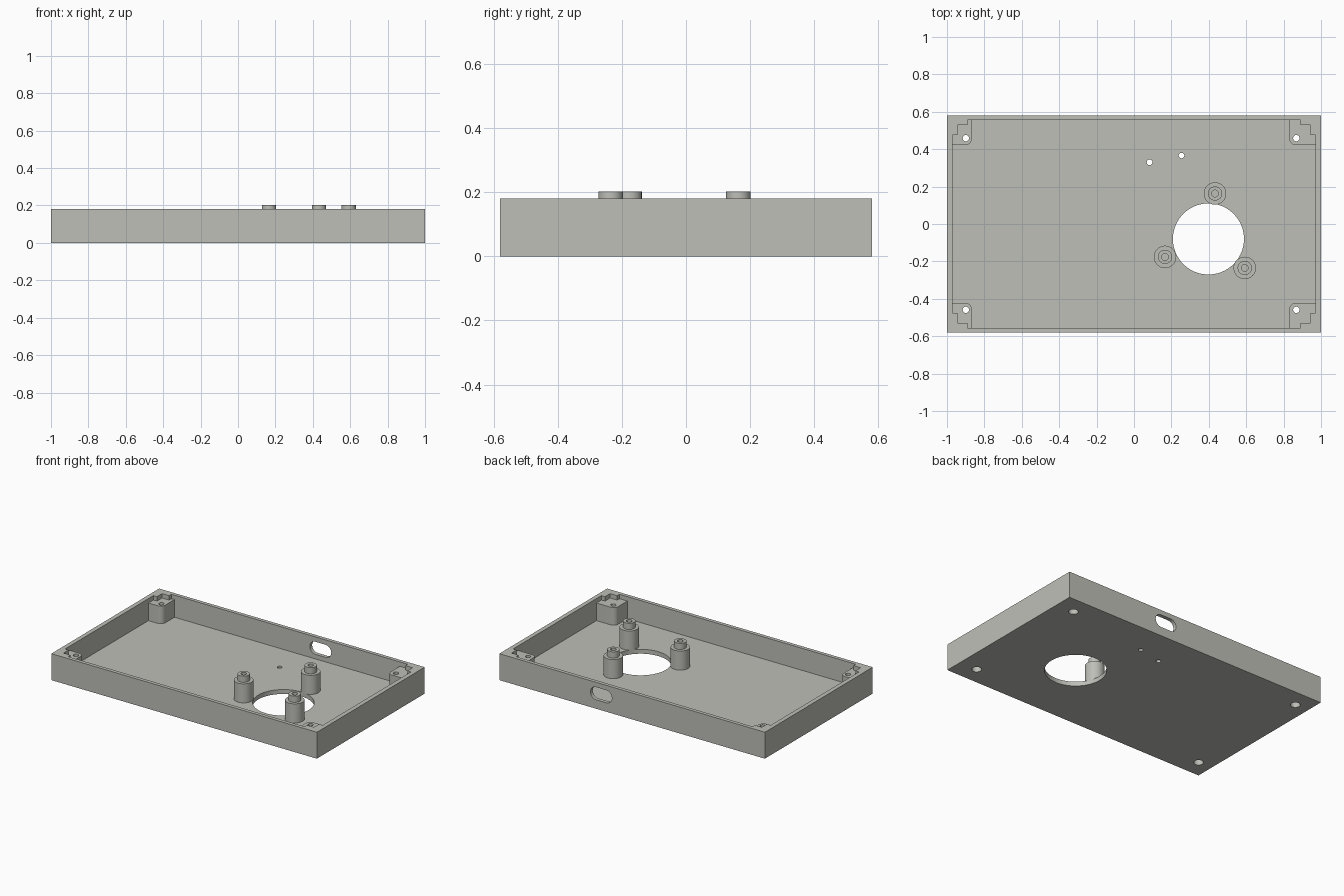
import bpy, bmesh, math

if "Cube" in bpy.data.objects:
    bpy.data.objects.remove(bpy.data.objects["Cube"])

HX, HY, H = 1.0, 0.58, 0.18      # outer half sizes and height
IX, IY = 0.97, 0.555             # inner half sizes
FLOOR, BOSS_TOP = 0.03, 0.15

grey = bpy.data.materials.new("warm_grey")
grey.diffuse_color = (0.52, 0.52, 0.48, 1)
grey.use_nodes = True
grey.node_tree.nodes["Principled BSDF"].inputs["Base Color"].default_value = grey.diffuse_color


def finish(name, bm):
    bmesh.ops.remove_doubles(bm, verts=bm.verts, dist=1e-5)
    bmesh.ops.recalc_face_normals(bm, faces=bm.faces)
    me = bpy.data.meshes.new(name)
    bm.to_mesh(me)
    bm.free()
    me.materials.append(grey)
    ob = bpy.data.objects.new(name, me)
    bpy.context.collection.objects.link(ob)
    return ob


def prism(name, outline, z0, z1):
    bm = bmesh.new()
    face = bm.faces.new([bm.verts.new((x, y, z0)) for x, y in outline])
    ext = bmesh.ops.extrude_face_region(bm, geom=[face])["geom"]
    bmesh.ops.translate(bm, vec=(0, 0, z1 - z0),
                        verts=[v for v in ext if isinstance(v, bmesh.types.BMVert)])
    return finish(name, bm)


def circle(x, y, r, n=40):
    return [(x + r * math.cos(2 * math.pi * i / n), y + r * math.sin(2 * math.pi * i / n))
            for i in range(n)]


def lathe(name, profile, x, y, n=48):
    bm = bmesh.new()
    verts = [bm.verts.new((x + r, y, z)) for r, z in profile]
    edges = [bm.edges.new(p) for p in zip(verts, verts[1:])]
    bmesh.ops.spin(bm, geom=verts + edges, cent=(x, y, 0), axis=(0, 0, 1),
                   angle=2 * math.pi, steps=n, use_merge=True)
    return finish(name, bm)


def activate(ob):
    bpy.ops.object.select_all(action='DESELECT')
    ob.select_set(True)
    bpy.context.view_layer.objects.active = ob


def cut(target, cutter):
    activate(target)
    mod = target.modifiers.new("cut", 'BOOLEAN')
    mod.operation, mod.solver, mod.object = 'DIFFERENCE', 'EXACT', cutter
    bpy.ops.object.modifier_apply(modifier=mod.name)
    bpy.data.objects.remove(cutter, do_unlink=True)


def cavity(corner):
    """Closed outline from a corner path, given from the side wall to the end wall."""
    pts = []
    for sx, sy in ((1, 1), (-1, 1), (-1, -1), (1, -1)):
        path = [(sx * x, sy * y) for x, y in corner(sx)]
        pts += path if sx * sy > 0 else path[::-1]
    return pts


def stepped(sx):                 # staircase corner of the rim
    a = 0.89
    return [(IX, 0.475), (0.943, 0.475), (0.943, 0.53), (a, 0.53), (a, IY)]


def bossed(sx):                  # cavity around the rounded corner bosses
    bx, by, r = (0.83 if sx > 0 else 0.867), 0.422, 0.035
    arc = [(bx + r - r * math.sin(t), by + r - r * math.cos(t))
           for t in (i * math.pi / 16 for i in range(9))]
    return [(IX, by)] + arc + [(bx, IY)]


# tray: shell, stepped rim recess and the space between the bosses
tray = prism("tray", [(-HX, -HY), (HX, -HY), (HX, HY), (-HX, HY)], 0, H)
cut(tray, prism("rim_cutter", cavity(stepped), BOSS_TOP, 0.22))
cut(tray, prism("cavity_cutter", cavity(bossed), FLOOR, 0.21))

# round floor opening and two pin holes
for x, y, r, n in ((0.398, -0.08, 0.19, 96), (0.083, 0.33, 0.015, 24), (0.254, 0.366, 0.015, 24)):
    cut(tray, prism("hole_cutter", circle(x, y, r, n), -0.05, 0.1))

# screw holes through the bosses, wider underneath
for x in (-0.899, 0.868):
    for y in (-0.459, 0.459):
        cut(tray, prism("screw_cutter", circle(x, y, 0.017, 24), -0.05, 0.25))
        cut(tray, prism("head_cutter", circle(x, y, 0.03, 32), -0.05, 0.06))

# rounded slot in the back wall
half, rad = 0.038, 0.043
slot = []
for i in range(26):
    side = 1 if i < 13 else -1
    t = -math.pi / 2 + math.pi * (i % 13) / 12 + (0 if side > 0 else math.pi)
    slot.append((side * half + rad * math.cos(t), rad * math.sin(t)))
slot_cutter = prism("slot_cutter", slot, -0.06, 0.06)
slot_cutter.rotation_euler = (math.pi / 2, 0, 0)
slot_cutter.location = (0.233, 0.57, 0.104)
bpy.context.view_layer.update()
cut(tray, slot_cutter)

# stepped mounting posts with blind holes
posts = []
for i, (x, y) in enumerate(((0.433, 0.163), (0.166, -0.176), (0.592, -0.235))):
    posts.append(lathe("mounting_post_%d" % (i + 1),
                       [(0, FLOOR), (0.06, FLOOR), (0.06, 0.16), (0.038, 0.16),
                        (0.038, 0.202), (0.018, 0.202), (0.018, 0.1), (0, 0.1)], x, y))

for ob in [tray] + posts:
    activate(ob)
    bpy.ops.object.shade_smooth_by_angle(angle=math.radians(30))
